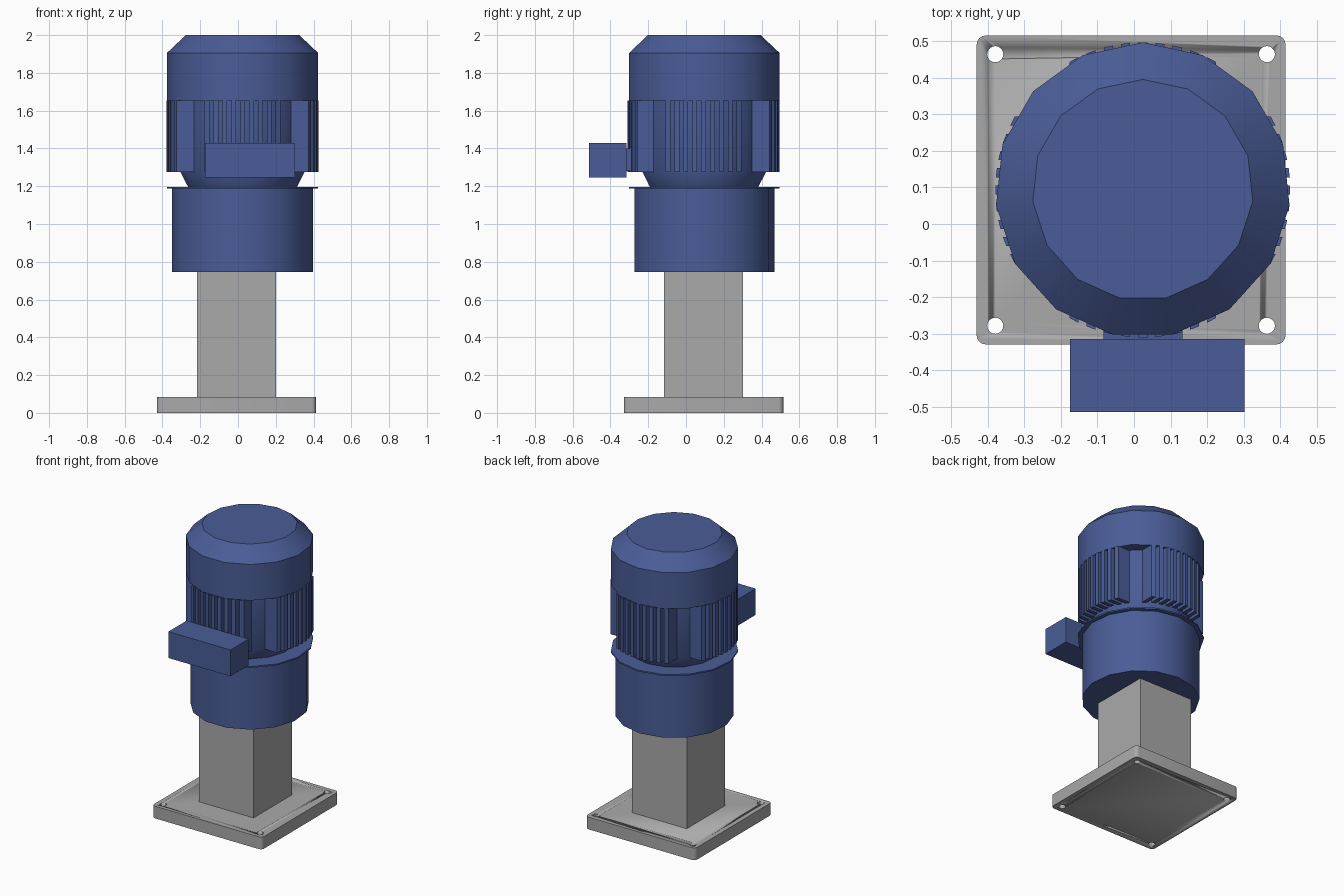
import bpy, bmesh
from math import sin, cos, pi, sqrt
from mathutils import Matrix, Vector

cube = bpy.data.objects.get("Cube")
if cube:
    bpy.data.objects.remove(cube, do_unlink=True)

AXIS = Vector((0.024, 0.093, 0))     # centre line of the motor
BASE = Vector((-0.008, 0.093, 0))    # centre line of the foot
SIDES = 15


def material(name, rgb):
    m = bpy.data.materials.new(name)
    m.use_nodes = True
    m.diffuse_color = (*rgb, 1)
    bsdf = m.node_tree.nodes["Principled BSDF"]
    bsdf.inputs["Base Color"].default_value = (*rgb, 1)
    bsdf.inputs["Roughness"].default_value = 0.6
    return m


blue = material("motor blue", (0.068, 0.108, 0.31))
grey = material("column grey", (0.4, 0.4, 0.4))


def finish(name, bm, mat, smooth=False):
    bmesh.ops.recalc_face_normals(bm, faces=bm.faces)
    mesh = bpy.data.meshes.new(name)
    bm.to_mesh(mesh)
    bm.free()
    ob = bpy.data.objects.new(name, mesh)
    bpy.context.collection.objects.link(ob)
    mesh.materials.append(mat)
    bpy.ops.object.select_all(action='DESELECT')
    ob.select_set(True)
    bpy.context.view_layer.objects.active = ob
    if smooth:
        bpy.ops.object.shade_smooth_by_angle(angle=pi / 6)
    return ob


def prism(bm, plan, z0, z1):
    """Extrude a plan outline between two heights."""
    low = [bm.verts.new((x, y, z0)) for x, y in plan]
    high = [bm.verts.new((x, y, z1)) for x, y in plan]
    bm.faces.new(low[::-1])
    bm.faces.new(high)
    for i in range(len(plan)):
        j = (i + 1) % len(plan)
        bm.faces.new((low[i], low[j], high[j], high[i]))


def box(name, mat, x0, x1, y0, y1, z0, z1):
    bm = bmesh.new()
    prism(bm, [(x0, y0), (x1, y0), (x1, y1), (x0, y1)], z0, z1)
    return finish(name, bm, mat)


def lathe(name, mat, profile, sides=SIDES, centre=AXIS):
    """Stack rings of (radius, height), first corner towards the back."""
    bm = bmesh.new()
    rings = []
    for r, z in profile:
        rings.append([bm.verts.new((centre.x + r * sin(2 * pi * i / sides),
                                    centre.y + r * cos(2 * pi * i / sides), z))
                      for i in range(sides)])
    bm.faces.new(rings[0])
    bm.faces.new(rings[-1])
    for a, b in zip(rings, rings[1:]):
        for i in range(sides):
            j = (i + 1) % sides
            bm.faces.new((a[i], a[j], b[j], b[i]))
    return finish(name, bm, mat, smooth=True)


# Foot plate with rounded corners
bm = bmesh.new()
half, corner = 0.422, 0.025
plan = []
for k, (sx, sy) in enumerate([(1, 1), (-1, 1), (-1, -1), (1, -1)]):
    for s in range(5):
        a = k * pi / 2 + s * pi / 8
        plan.append((BASE.x + sx * (half - corner) + corner * cos(a),
                     BASE.y + sy * (half - corner) + corner * sin(a)))
prism(bm, plan, 0, 0.085)
plate = finish("foot_plate", bm, grey, smooth=True)

# Bolt holes through the foot plate
for sx in (-1, 1):
    for sy in (-1, 1):
        cutter = lathe("bolt_hole_cutter", grey, [(0.022, -0.1), (0.022, 0.2)], 20,
                       BASE + Vector((sx * 0.371, sy * 0.371, 0)))
        cutter.hide_render = True
        mod = plate.modifiers.new("bolt_hole", 'BOOLEAN')
        mod.operation = 'DIFFERENCE'
        mod.solver = 'EXACT'
        mod.object = cutter
        bpy.context.view_layer.objects.active = plate
        bpy.ops.object.modifier_apply(modifier=mod.name)
        bpy.data.objects.remove(cutter, do_unlink=True)

# Square column
box("column", grey, BASE.x - 0.21, BASE.x + 0.21, BASE.y - 0.21, BASE.y + 0.21, 0.085, 0.75)

# Turned motor parts
lathe("coupling_drum", blue, [(0.375, 0.745), (0.375, 1.19)])
lathe("flange", blue, [(0.403, 1.187), (0.403, 1.197)])
lathe("motor_core", blue, [(0.29, 1.197), (0.333, 1.28), (0.333, 1.66)])
lathe("fan_cowl", blue, [(0.403, 1.655), (0.403, 1.905), (0.302, 2.0)])

# Cooling fins: four groups of parallel plates trimmed to a circle
bm = bmesh.new()
reach, thick, pitch = 0.403, 0.025, 0.047
for i in range(-4, 5):
    a, b = i * pitch - thick / 2, i * pitch + thick / 2
    prism(bm, [(0.24, a), (sqrt(reach**2 - a * a), a),
               (sqrt(reach**2 - b * b), b), (0.24, b)], 1.275, 1.655)
group = bm.verts[:] + bm.edges[:] + bm.faces[:]
for k in (1, 2, 3):
    new = bmesh.ops.duplicate(bm, geom=group)["geom"]
    bmesh.ops.rotate(bm, verts=[v for v in new if isinstance(v, bmesh.types.BMVert)],
                     matrix=Matrix.Rotation(k * pi / 2, 3, 'Z'))
bmesh.ops.translate(bm, verts=bm.verts, vec=AXIS)
finish("cooling_fins", bm, blue)

# Terminal box and its mounting neck
box("terminal_box", blue, -0.175, 0.302, -0.514, -0.314, 1.247, 1.43)
box("terminal_box_neck", blue, -0.084, 0.132, -0.316, -0.2, 1.28, 1.4)
